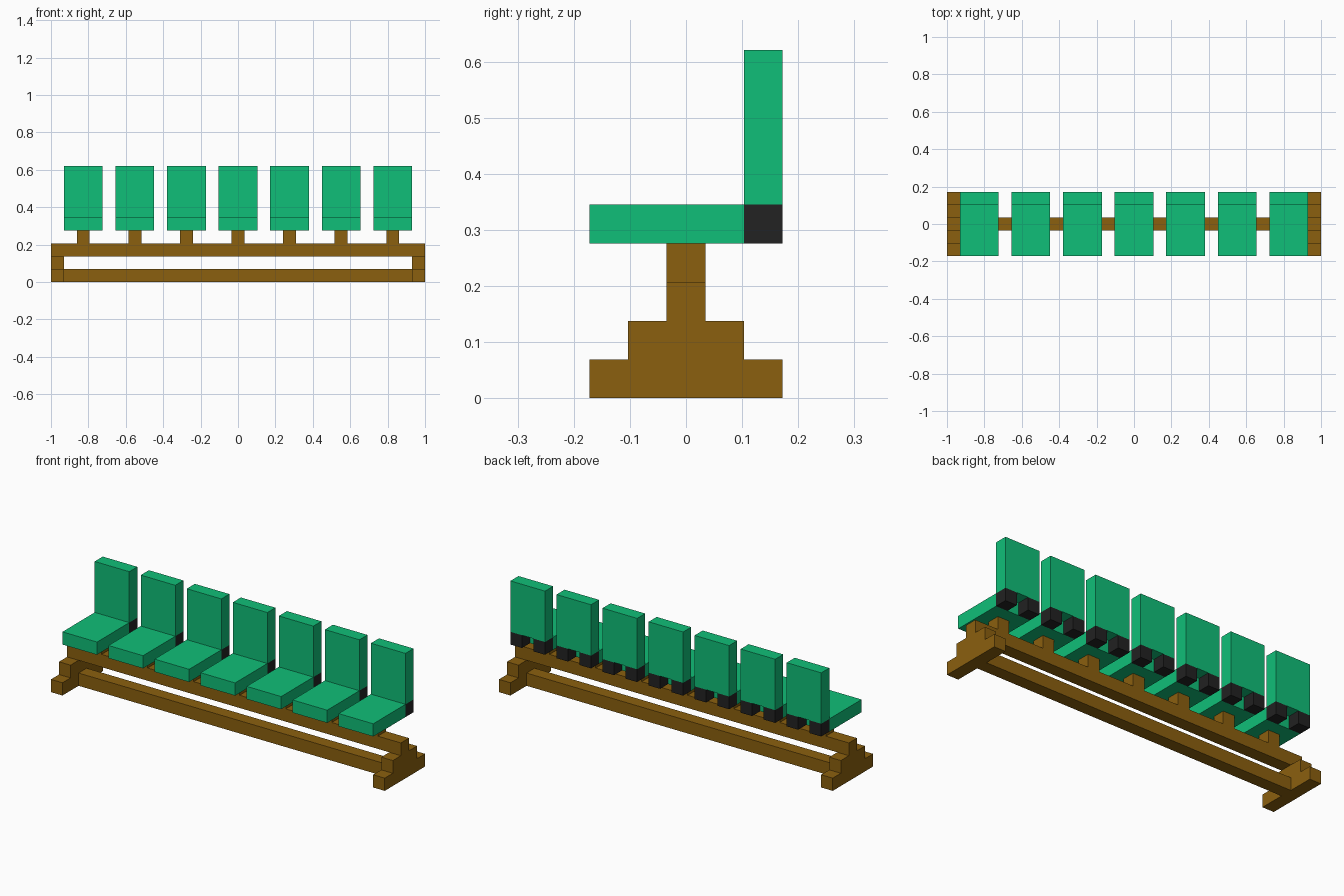
import bpy
import bmesh
from mathutils import Matrix, Vector

cube = bpy.data.objects.get("Cube")
if cube:
    bpy.data.objects.remove(cube, do_unlink=True)

U = 2 / 29  # one block; the bench is 29 blocks long


def material(name, rgb):
    mat = bpy.data.materials.new(name)
    mat.use_nodes = True
    mat.diffuse_color = (*rgb, 1)
    mat.node_tree.nodes["Principled BSDF"].inputs["Base Color"].default_value = (*rgb, 1)
    return mat


green = material("green_seat", (0.005, 0.52, 0.188))
brown = material("brown_wood", (0.258, 0.117, 0.0045))
black = material("black_hinge", (0.016, 0.016, 0.016))


def finish(name, bm, mat):
    bmesh.ops.recalc_face_normals(bm, faces=bm.faces)
    mesh = bpy.data.meshes.new(name)
    bm.to_mesh(mesh)
    bm.free()
    mesh.materials.append(mat)
    obj = bpy.data.objects.new(name, mesh)
    bpy.context.collection.objects.link(obj)
    return obj


def box(name, low, high, mat):
    """Box between two corners, measured in blocks."""
    low, high = Vector(low) * U, Vector(high) * U
    bm = bmesh.new()
    place = Matrix.Translation((low + high) / 2) @ Matrix.Diagonal((*(high - low), 1))
    bmesh.ops.create_cube(bm, size=1, matrix=place)
    return finish(name, bm, mat)


def end_frame(name, x):
    """Stepped foot profile extruded one block along x."""
    half = [(2.5, 0), (2.5, 1), (1.5, 1), (1.5, 2), (0.5, 2), (0.5, 3)]
    outline = half + [(-y, z) for y, z in reversed(half)]
    bm = bmesh.new()
    face = bm.faces.new([bm.verts.new((x * U, y * U, z * U)) for y, z in outline])
    out = bmesh.ops.extrude_face_region(bm, geom=[face])
    moved = [v for v in out["geom"] if isinstance(v, bmesh.types.BMVert)]
    bmesh.ops.translate(bm, verts=moved, vec=(U, 0, 0))
    return finish(name, bm, brown)


# Base frame
end_frame("left_end_frame", 13.5)
end_frame("right_end_frame", -14.5)
box("lower_beam", (-13.5, -0.5, 0), (13.5, 0.5, 1), brown)
box("upper_beam", (-13.5, -0.5, 2), (13.5, 0.5, 3), brown)

# Row of seats
for i in range(7):
    x = 4 * (i - 3)
    n = i + 1
    box(f"seat_post_{n}", (x - 0.5, -0.5, 3), (x + 0.5, 0.5, 4), brown)
    box(f"seat_{n}", (x - 1.5, -2.5, 4), (x + 1.5, 1.5, 5), green)
    box(f"backrest_{n}", (x - 1.5, 1.5, 5), (x + 1.5, 2.5, 9), green)
    for side, dx in (("right", -1), ("left", 1)):
        box(f"{side}_hinge_{n}", (x + dx - 0.5, 1.5, 4), (x + dx + 0.5, 2.5, 5), black)
